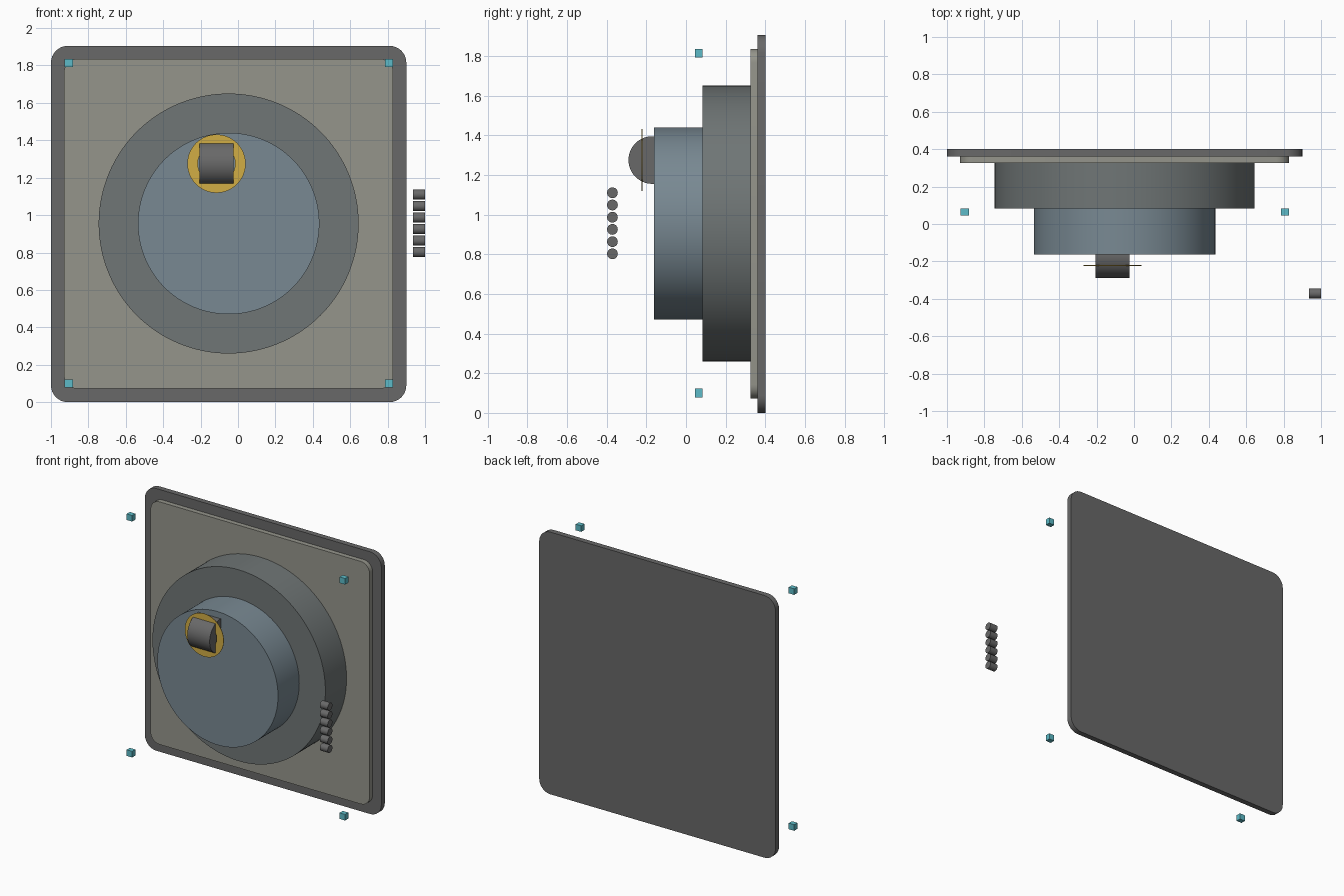
import bpy, bmesh, math
from mathutils import Matrix, Vector

if "Cube" in bpy.data.objects:
    bpy.data.objects.remove(bpy.data.objects["Cube"])


def material(name, rgb):
    m = bpy.data.materials.new(name)
    m.diffuse_color = (*rgb, 1)
    m.use_nodes = True
    m.node_tree.nodes["Principled BSDF"].inputs["Base Color"].default_value = m.diffuse_color
    return m


dark = material("dark grey", (0.14, 0.14, 0.14))
panel = material("warm grey", (0.30, 0.30, 0.26))
grey = material("mid grey", (0.16, 0.18, 0.18))
steel = material("blue grey", (0.19, 0.25, 0.29))
gold = material("gold", (0.64, 0.42, 0.06))
teal = material("teal", (0.11, 0.50, 0.58))


def finish(name, bm, mat, smooth=True):
    bmesh.ops.recalc_face_normals(bm, faces=bm.faces)
    me = bpy.data.meshes.new(name)
    bm.to_mesh(me)
    bm.free()
    me.materials.append(mat)
    ob = bpy.data.objects.new(name, me)
    bpy.context.collection.objects.link(ob)
    if smooth:
        bpy.ops.object.select_all(action='DESELECT')
        ob.select_set(True)
        bpy.context.view_layer.objects.active = ob
        bpy.ops.object.shade_smooth_by_angle(angle=math.radians(30))
    return ob


def box(name, lo, hi, mat, corner=0):
    """Box between two corners; edges running along y can be rounded."""
    lo, hi = Vector(lo), Vector(hi)
    bm = bmesh.new()
    bmesh.ops.create_cube(bm, size=1)
    bmesh.ops.transform(bm, verts=bm.verts, matrix=Matrix.Translation((lo + hi) / 2)
                        @ Matrix.Diagonal((*(hi - lo), 1)))
    if corner:
        edges = [e for e in bm.edges
                 if abs(e.verts[0].co.y - e.verts[1].co.y) > 1e-4]
        bmesh.ops.bevel(bm, geom=edges, offset=corner, segments=8, profile=0.5,
                        affect='EDGES')
    return finish(name, bm, mat, corner > 0)


def cylinder(name, centre, radius, depth, axis, mat, segments=96):
    bm = bmesh.new()
    bmesh.ops.create_cone(bm, cap_ends=True, segments=segments, radius1=radius,
                          radius2=radius, depth=depth)
    turn = Matrix.Rotation(math.pi / 2, 4, 'Y' if axis == 'x' else 'X')
    bmesh.ops.transform(bm, verts=bm.verts, matrix=Matrix.Translation(centre) @ turn)
    return finish(name, bm, mat)


def ring(name, centre, inner, outer, depth, mat, n=64):
    bm = bmesh.new()
    c = Vector(centre)
    profile = [(inner, -depth / 2), (outer, -depth / 2), (outer, depth / 2), (inner, depth / 2)]
    loops = []
    for i in range(n):
        a = 2 * math.pi * i / n
        loops.append([bm.verts.new(c + Vector((r * math.cos(a), y, r * math.sin(a))))
                      for r, y in profile])
    for i in range(n):
        p, q = loops[i], loops[(i + 1) % n]
        for j in range(4):
            k = (j + 1) % 4
            bm.faces.new((p[j], p[k], q[k], q[j]))
    return finish(name, bm, mat)


# Square backing plate and raised panel
box("back_plate", (-1, 0.36, 0), (0.9, 0.4, 1.905), dark, 0.09)
box("front_panel", (-0.93, 0.325, 0.072), (0.83, 0.361, 1.835), panel, 0.07)

# Stepped round dial
cylinder("dial_base", (-0.05, 0.204, 0.955), 0.695, 0.244, 'y', grey, 128)
cylinder("dial_knob", (-0.05, -0.04, 0.955), 0.485, 0.244, 'y', steel, 128)

# Scroll wheel with gold ring around it
cylinder("scroll_wheel", (-0.115, -0.17, 1.275), 0.12, 0.18, 'x', dark, 64)
ring("wheel_ring", (-0.115, -0.222, 1.275), 0.1, 0.156, 0.003, gold)

# Column of small rollers at the side
for i in range(6):
    cylinder(f"small_roller_{i + 1}", (0.968, -0.371, 0.802 + 0.0616 * i),
             0.027, 0.063, 'x', dark, 32)

# Four small corner blocks
for x in (-0.905, 0.807):
    for z in (0.1, 1.814):
        box("corner_block", (x - 0.022, 0.045, z - 0.022),
            (x + 0.022, 0.082, z + 0.022), teal)
